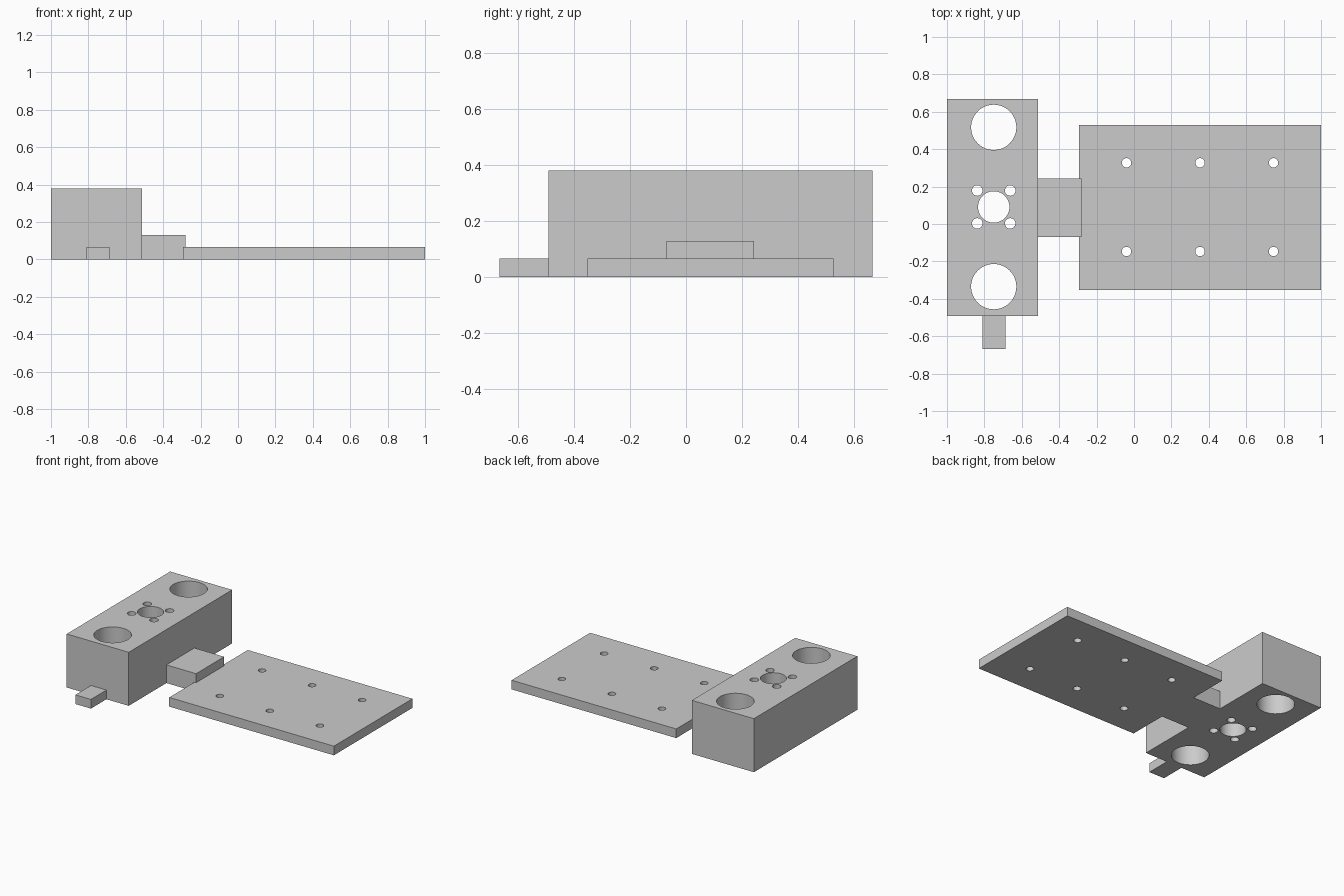
import bpy
import bmesh
from mathutils import Matrix

cube = bpy.data.objects.get("Cube")
if cube:
    bpy.data.objects.remove(cube, do_unlink=True)

GREY = (0.6, 0.6, 0.6, 1)
metal = bpy.data.materials.new("light_grey")
metal.use_nodes = True
metal.diffuse_color = GREY
metal.node_tree.nodes["Principled BSDF"].inputs["Base Color"].default_value = GREY


def make_object(name, bm):
    mesh = bpy.data.meshes.new(name)
    bm.to_mesh(mesh)
    bm.free()
    mesh.materials.append(metal)
    obj = bpy.data.objects.new(name, mesh)
    bpy.context.collection.objects.link(obj)
    return obj


def box(name, x, y, height):
    """Box standing on the ground between two x and two y limits."""
    bm = bmesh.new()
    size = (x[1] - x[0], y[1] - y[0], height)
    centre = (sum(x) / 2, sum(y) / 2, height / 2)
    bmesh.ops.create_cube(bm, size=1, matrix=Matrix.Translation(centre) @ Matrix.Diagonal((*size, 1)))
    return make_object(name, bm)


def drill(obj, holes):
    """Cut vertical through holes given as (x, y, radius)."""
    bm = bmesh.new()
    for x, y, radius in holes:
        bmesh.ops.create_cone(bm, cap_ends=True, segments=48, radius1=radius, radius2=radius,
                              depth=2, matrix=Matrix.Translation((x, y, 0)))
    cutter = make_object(obj.name + "_cutter", bm)
    cutter.hide_render = True
    mod = obj.modifiers.new("holes", 'BOOLEAN')
    mod.operation = 'DIFFERENCE'
    mod.solver = 'EXACT'
    mod.object = cutter
    bpy.ops.object.select_all(action='DESELECT')
    obj.select_set(True)
    bpy.context.view_layer.objects.active = obj
    bpy.ops.object.modifier_apply(modifier=mod.name)
    bpy.data.objects.remove(cutter, do_unlink=True)
    bpy.ops.object.shade_smooth_by_angle()


# Tall block: two large bores, a centre bore and four screw holes around it
block = box("bearing_block", (-1, -0.513), (-0.493, 0.667), 0.38)
cx, cy = -0.75, 0.091
bores = [(cx, cy, 0.084)]
bores += [(cx, cy + s * 0.426, 0.121) for s in (-1, 1)]
bores += [(cx + sx * 0.088, cy + sy * 0.088, 0.028) for sx in (-1, 1) for sy in (-1, 1)]
drill(block, bores)

# Thin plate with two rows of three screw holes
plate = box("mounting_plate", (-0.293, 1), (-0.353, 0.528), 0.065)
drill(plate, [(0.353 + i * 0.393, y, 0.025) for i in (-1, 0, 1) for y in (-0.147, 0.327)])

# Connecting bridge and small front tab
box("connecting_bridge", (-0.513, -0.28), (-0.07, 0.244), 0.129)
box("front_tab", (-0.81, -0.688), (-0.667, -0.493), 0.065)
